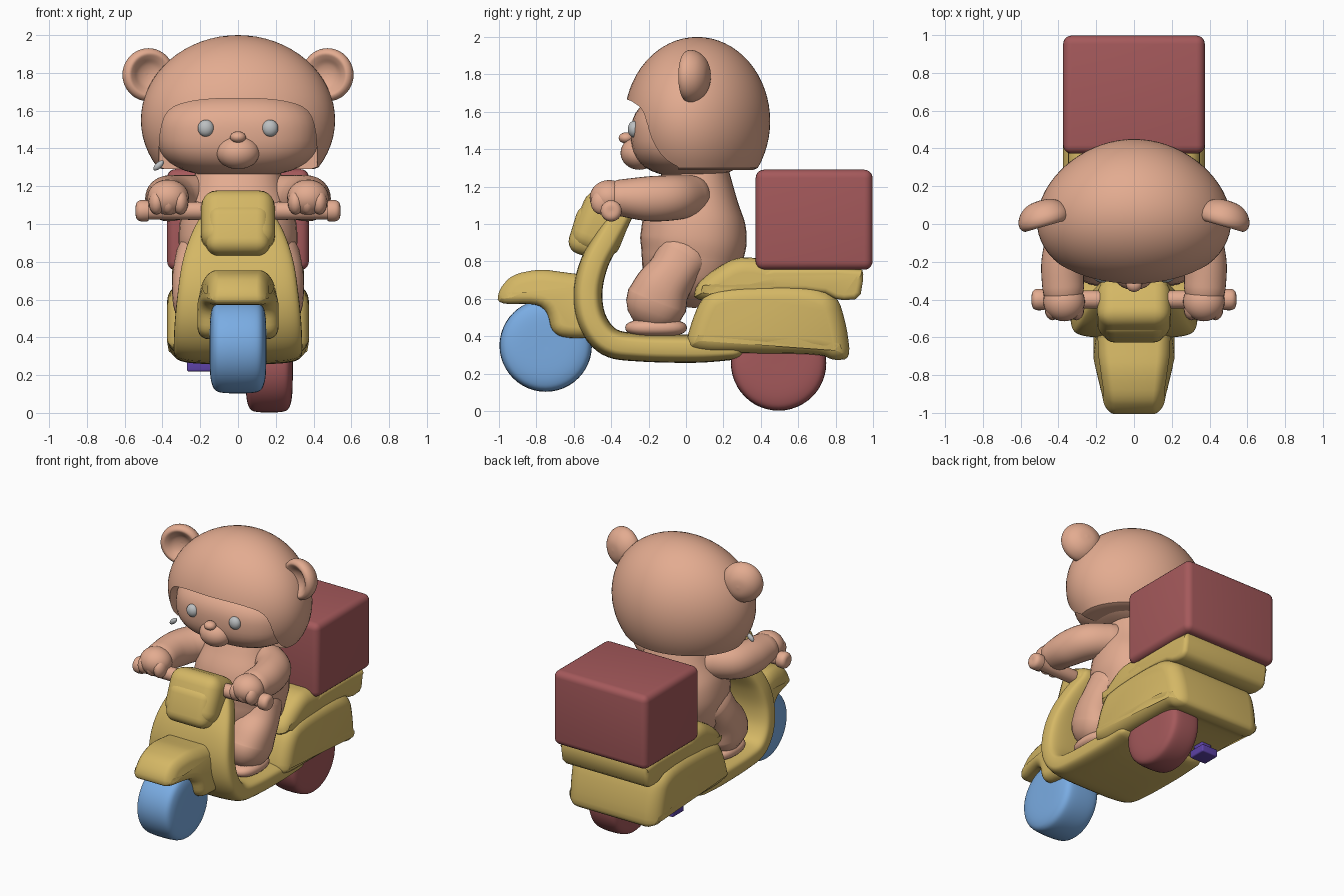
import bpy, bmesh, math
from mathutils import Vector, Matrix

if "Cube" in bpy.data.objects:
    bpy.data.objects.remove(bpy.data.objects["Cube"])


def material(name, rgb):
    m = bpy.data.materials.new(name)
    m.diffuse_color = (*rgb, 1)
    m.use_nodes = True
    m.node_tree.nodes["Principled BSDF"].inputs["Base Color"].default_value = m.diffuse_color
    return m


FUR = material("peach", (0.77, 0.41, 0.28))
YELLOW = material("mustard", (0.66, 0.475, 0.13))
RED = material("brick red", (0.375, 0.10, 0.105))
BLUE = material("sky blue", (0.195, 0.415, 0.77))
GREY = material("grey", (0.50, 0.52, 0.53))
PURPLE = material("purple", (0.11, 0.055, 0.39))


def finish(name, bm, mat, angle=40):
    bmesh.ops.recalc_face_normals(bm, faces=bm.faces)
    me = bpy.data.meshes.new(name)
    bm.to_mesh(me)
    bm.free()
    me.materials.append(mat)
    ob = bpy.data.objects.new(name, me)
    bpy.context.collection.objects.link(ob)
    smooth(ob, angle)
    return ob


def smooth(ob, angle=40):
    bpy.ops.object.select_all(action='DESELECT')
    ob.select_set(True)
    bpy.context.view_layer.objects.active = ob
    bpy.ops.object.shade_smooth_by_angle(angle=math.radians(angle))


def skin(name, rings, mat, matrix=None, angle=40):
    """Bridge equal-length rings and close both ends."""
    bm = bmesh.new()
    vs = [[bm.verts.new(p) for p in r] for r in rings]
    n = len(vs[0])
    for a, b in zip(vs, vs[1:]):
        for i in range(n):
            j = (i + 1) % n
            bm.faces.new((a[i], a[j], b[j], b[i]))
    bm.faces.new(vs[0])
    bm.faces.new(vs[-1])
    if matrix:
        bm.transform(matrix)
    return finish(name, bm, mat, angle)


def catmull(pts, t):
    """Point on an open Catmull-Rom curve, t in [0, len-1]."""
    i = min(int(t), len(pts) - 2)
    f = t - i
    p = [pts[max(0, min(len(pts) - 1, i + k))] for k in (-1, 0, 1, 2)]
    return [0.5 * (2 * b + (c - a) * f + (2 * a - 5 * b + 4 * c - d) * f * f
                   + (3 * b - a - 3 * c + d) * f ** 3) for a, b, c, d in zip(*p)]


def sweep(name, pts, mat, n=2.0, seg=32, steps=6):
    """Sweep superellipses along points (x, y, z, half width, half thickness), with round ends."""
    s = [catmull(pts, k / steps) for k in range((len(pts) - 1) * steps + 1)]
    pos = [Vector(p[:3]) for p in s]
    tan = [(pos[min(i + 1, len(s) - 1)] - pos[max(i - 1, 0)]).normalized() for i in range(len(s))]
    angles = [math.radians(a) for a in (80, 60, 40, 20)]
    frames = [(pos[0] - tan[0] * s[0][4] * math.sin(a), tan[0], s[0], math.cos(a)) for a in angles]
    frames += [(p, t, q, 1) for p, t, q in zip(pos, tan, s)]
    frames += [(pos[-1] + tan[-1] * s[-1][4] * math.sin(a), tan[-1], s[-1], math.cos(a))
               for a in reversed(angles)]
    rings = []
    for c, t, q, k in frames:
        u = (Vector((1, 0, 0)) - t * t.x).normalized()
        v = t.cross(u)
        wide = q[3] - q[4] * (1 - k)
        ring = []
        for i in range(seg):
            a = 2 * math.pi * i / seg
            ca, sa = math.cos(a), math.sin(a)
            ring.append(c + u * wide * math.copysign(abs(ca) ** (2 / n), ca)
                        + v * q[4] * k * math.copysign(abs(sa) ** (2 / n), sa))
        rings.append(ring)
    return skin(name, rings, mat)


def prism(name, profile, hw, r, mat, matrix=None, taper=None, rounds=2):
    """Extrude a softened (y, z) profile across x with rounded side edges."""
    p = [Vector(q) for q in profile]
    for _ in range(rounds):
        p = [q for a, b in zip(p, p[1:] + p[:1]) for q in (a.lerp(b, .22), a.lerp(b, .78))]
    area = sum(a.x * b.y - b.x * a.y for a, b in zip(p, p[1:] + p[:1]))
    nrm = []
    for i in range(len(p)):
        d = (p[(i + 1) % len(p)] - p[i - 1]).normalized()
        nrm.append(Vector((-d.y, d.x)) * (1 if area > 0 else -1))
    rings = []
    side = [(hw - r + r * math.sin(a), r * (1 - math.cos(a)))
            for a in (math.radians(k) for k in (90, 72, 54, 36, 18, 0))]
    for x, inset in [(-x, i) for x, i in side] + side[::-1]:
        q = [a + b * inset for a, b in zip(p, nrm)]
        rings.append([Vector((x * (taper(*c) if taper else 1), c.x, c.y)) for c in q])
    return skin(name, rings, mat, matrix)


def lathe(name, profile, mat, matrix, seg=40):
    """Spin (offset, radius) points about the x axis."""
    pts = [catmull(profile, k / 4) for k in range((len(profile) - 1) * 4 + 1)]
    rings = [[Vector((o, max(r, .001) * math.cos(2 * math.pi * i / seg),
                      max(r, .001) * math.sin(2 * math.pi * i / seg))) for i in range(seg)]
             for o, r in pts]
    return skin(name, rings, mat, matrix)


def ball(name, loc, size, mat, n=2.0, seg=32, floor=None, rot=None, narrow=0):
    """Superellipsoid, optionally cut flat below and narrowed towards the back."""
    bm = bmesh.new()
    bmesh.ops.create_uvsphere(bm, u_segments=seg, v_segments=seg // 2, radius=1)
    for v in bm.verts:
        v.co /= sum(abs(c) ** n for c in v.co) ** (1 / n)
        v.co = Vector(a * b for a, b in zip(v.co, size))
    if rot:
        bm.transform(rot)
    bm.transform(Matrix.Translation(loc))
    for v in bm.verts:
        v.co.x *= 1 - narrow * v.co.y
        if floor:
            v.co.z = max(v.co.z, floor)
    return finish(name, bm, mat)


def box(name, loc, size, bevel, mat, tilt=0):
    bm = bmesh.new()
    bmesh.ops.create_cube(bm, size=1)
    bm.transform(Matrix.Diagonal((*size, 1)))
    bmesh.ops.bevel(bm, geom=bm.edges[:], offset=bevel, segments=5, profile=.5, affect='EDGES')
    bm.transform(Matrix.Translation(loc) @ Matrix.Rotation(tilt, 4, 'X'))
    return finish(name, bm, mat)


# Helmet with face opening
helmet = ball("helmet", (0, .06, 1.55), (.52, .39, .45), FUR, seg=64, floor=1.29, narrow=.3)
turn = Matrix.Translation((0, -.5, 0)) @ Matrix.Rotation(math.pi / 2, 4, 'Z')
cutter = prism("opening_cutter", [(-.42, 1.0), (.42, 1.0), (.42, 1.48), (.37, 1.62), (.18, 1.665),
                                  (-.18, 1.665), (-.37, 1.62), (-.42, 1.48)], .46, .01, FUR, turn)
mod = helmet.modifiers.new("opening", 'BOOLEAN')
mod.operation, mod.solver, mod.object = 'DIFFERENCE', 'EXACT', cutter
bpy.context.view_layer.objects.active = helmet
bpy.ops.object.modifier_apply(modifier=mod.name)
bpy.data.objects.remove(cutter)
smooth(helmet, 35)

# Face
ball("face", (0, .03, 1.475), (.43, .325, .225), FUR, n=2.6, seg=48)
ball("snout", (0, -.25, 1.38), (.115, .10, .09), FUR)
ball("nose", (0, -.32, 1.46), (.042, .04, .03), FUR, seg=20)
ball("strap_clip", (-.42, -.14, 1.31), (.036, .016, .017), GREY, seg=12,
     rot=Matrix.Rotation(-.75, 4, 'Y'))

# Torso
sweep("torso", [(0, .03, .82, .30, .27), (0, .04, .92, .315, .285), (0, .04, 1.05, .30, .265),
                (0, .05, 1.18, .25, .215), (0, .06, 1.30, .22, .17)], FUR, n=2.3)

EAR = [(-.13, 0), (-.12, .06), (-.08, .11), (-.02, .138), (.03, .137), (.055, .115),
       (.04, .09), (.01, .06), (-.005, .03), (-.01, 0)]

for s, tag in ((-1, "left"), (1, "right")):
    ball(tag + "_eye", (s * .17, -.277, 1.507), (.043, .034, .045), GREY, seg=24)
    lathe(tag + "_ear", EAR, FUR, Matrix.Translation((s * .475, .03, 1.79))
          @ Matrix.Rotation(-s * .28, 4, 'Z') @ Matrix.Rotation(-math.pi / 2, 4, 'Z')
          @ Matrix.Diagonal((.75, 1, 1, 1)))
    # Arm, hand and fingers
    sweep(tag + "_arm", [(s * .22, .03, 1.15, .10, .11), (s * .33, -.07, 1.14, .12, .12),
                         (s * .375, -.2, 1.135, .115, .12), (s * .375, -.34, 1.14, .11, .10)], FUR)
    ball(tag + "_hand", (s * .37, -.41, 1.14), (.11, .105, .095), FUR)
    for k in range(3):
        ball(f"{tag}_finger_{k}", (s * (.305 + .063 * k), -.45, 1.115), (.042, .06, .065), FUR, seg=16)
    # Trouser leg and shoe
    sweep(tag + "_leg", [(s * .18, -.02, .82, .15, .15), (s * .20, -.07, .74, .145, .135),
                         (s * .205, -.125, .66, .145, .15), (s * .20, -.155, .59, .145, .165)],
          FUR, n=2.3)
    ball(tag + "_shoe", (s * .20, -.16, .445), (.105, .165, .05), FUR, n=2.4)
    # Handle grip
    lathe(tag + "_grip", [(.15, .0), (.15, .045), (.46, .045), (.475, .055), (.52, .055), (.54, .035), (.54, 0)],
          FUR, Matrix.Translation((0, -.40, 1.07)) @ Matrix.Diagonal((s, 1, 1, 1)), seg=24)

# Scooter leg shield running into the floor
sweep("shield_and_floor", [(0, -.34, 1.06, .18, .06), (0, -.41, .94, .245, .07), (0, -.49, .79, .295, .075),
                           (0, -.525, .63, .32, .078), (0, -.50, .48, .335, .078),
                           (0, -.41, .37, .34, .078), (0, -.25, .34, .34, .075),
                           (0, .05, .333, .34, .075), (0, .25, .333, .34, .06)],
      YELLOW, n=4, seg=48)
box("headlight_housing", (0, -.45, 1.0), (.39, .27, .33), .085, YELLOW, -.38)
box("headlight", (0, -.51, .96), (.34, .20, .27), .07, YELLOW, -.3)

# Front fender and wheels
prism("front_fender", [(-1.01, .57), (-1.0, .65), (-.93, .73), (-.78, .76), (-.64, .74), (-.48, .72),
                       (-.46, .39), (-.66, .39), (-.72, .43), (-.74, .53), (-.80, .575)],
      .215, .06, YELLOW,
      taper=lambda y, z: (1 - max(0, -.7 - y) * .5 - max(0, -.7 - y) ** 2 * 2) * (1 - max(0, z - .6) * 1.4))
TYRE = [(-.5, 0), (-.5, .3), (-.49, .6), (-.46, .8), (-.40, .93), (-.28, .985), (0, 1), (.28, .985),
        (.40, .93), (.46, .8), (.49, .6), (.5, .3), (.5, 0)]
for name, loc, w, r, mat in (("front_wheel", (0, -.75, .35), .30, .247, BLUE),
                             ("rear_wheel", (.165, .495, .257), .25, .255, RED)):
    lathe(name, TYRE, mat, Matrix.Translation(loc) @ Matrix.Diagonal((w, r, r, 1)), seg=48)

# Rear body, seat and rack
prism("rear_body", [(-.01, .34), (.05, .54), (.12, .65), (.3, .68), (.66, .68), (.81, .62), (.86, .45),
                    (.88, .28), (.79, .27), (.72, .305), (.3, .31), (.1, .31)], .375, .085, YELLOW,
      taper=lambda y, z: 1 - 3 * max(0, y - .7) ** 2)
prism("seat", [(.04, .58), (.05, .67), (.14, .75), (.27, .825), (.42, .815), (.55, .76), (.55, .58)],
      .35, .08, YELLOW)
prism("rack", [(.34, .64), (.34, .765), (.94, .765), (.95, .72), (.93, .60), (.82, .59), (.72, .64)],
      .35, .03, YELLOW, rounds=1)
box("cargo_box", (0, .685, 1.023), (.75, .625, .535), .045, RED)

# Stand under the body
box("stand_neck", (-.2, .46, .30), (.08, .09, .10), .01, PURPLE)
box("stand", (-.205, .47, .247), (.13, .13, .055), .01, PURPLE)
